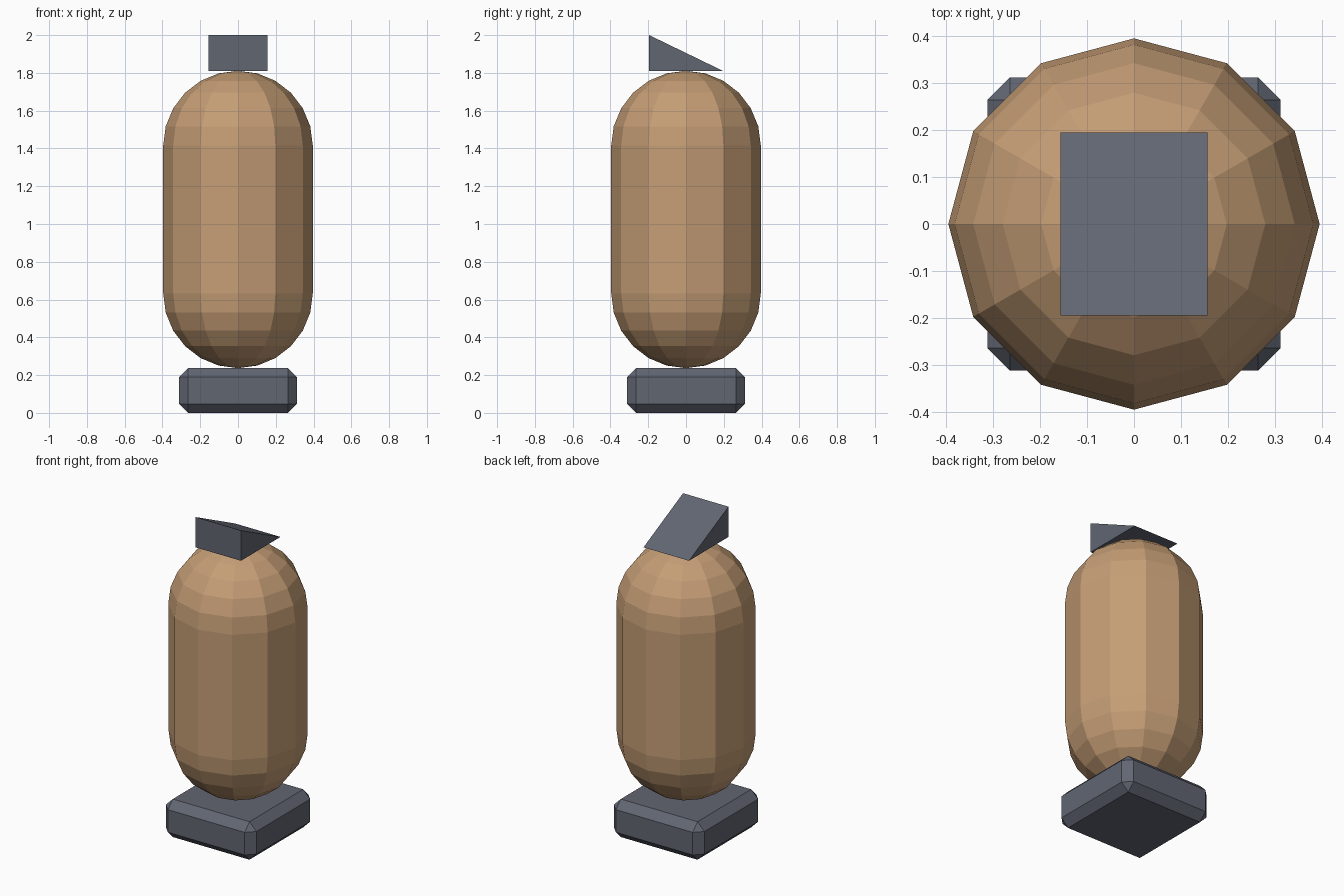
import bpy, bmesh, math

if "Cube" in bpy.data.objects:
    bpy.data.objects.remove(bpy.data.objects["Cube"])


def material(name, rgb):
    m = bpy.data.materials.new(name)
    m.diffuse_color = (*rgb, 1.0)
    m.use_nodes = True
    m.node_tree.nodes["Principled BSDF"].inputs["Base Color"].default_value = m.diffuse_color
    return m


TAN = material("tan", (0.56, 0.34, 0.18))
SLATE = material("slate grey", (0.12, 0.133, 0.167))


def finish(name, bm, mat):
    bmesh.ops.recalc_face_normals(bm, faces=bm.faces)
    mesh = bpy.data.meshes.new(name)
    bm.to_mesh(mesh)
    bm.free()
    mesh.materials.append(mat)
    obj = bpy.data.objects.new(name, mesh)
    bpy.context.collection.objects.link(obj)
    return obj


# Base: chamfered square block
BASE_H = 0.237
bm = bmesh.new()
bmesh.ops.create_cube(bm, size=1)
for v in bm.verts:
    v.co.x *= 0.626
    v.co.y *= 0.626
    v.co.z = (v.co.z + 0.5) * BASE_H
bmesh.ops.bevel(bm, geom=bm.edges[:], offset=0.048, segments=1, affect='EDGES')
finish("base_block", bm, SLATE)

# Body: twelve-sided capsule, a sphere split at its equator and stretched
R, LOW, HIGH, SIDES, STEPS = 0.396, 0.633, 1.415, 12, 6
profile = []
for centre, start in ((LOW, -90), (HIGH, 0)):
    for i in range(STEPS + 1):
        a = math.radians(start + 90 * i / STEPS)
        profile.append((R * math.cos(a), centre + R * math.sin(a)))
bm = bmesh.new()
rings = []
for r, z in profile[1:-1]:
    rings.append([bm.verts.new((r * math.cos(math.tau * k / SIDES),
                                r * math.sin(math.tau * k / SIDES), z))
                  for k in range(SIDES)])
bottom = bm.verts.new((0, 0, profile[0][1]))
top = bm.verts.new((0, 0, profile[-1][1]))
for k in range(SIDES):
    n = (k + 1) % SIDES
    for a, b in zip(rings, rings[1:]):
        bm.faces.new((a[k], a[n], b[n], b[k]))
    bm.faces.new((bottom, rings[0][n], rings[0][k]))
    bm.faces.new((top, rings[-1][k], rings[-1][n]))
finish("capsule_body", bm, TAN)

# Wedge on top: tall at the front, sloping down to the back
W, D, Z0, Z1 = 0.157, 0.195, 1.811, 2.0
bm = bmesh.new()
left, right = [[bm.verts.new((x, y, z)) for y, z in ((-D, Z0), (D, Z0), (-D, Z1))]
               for x in (-W, W)]
bm.faces.new(left)
bm.faces.new(right)
for i in range(3):
    j = (i + 1) % 3
    bm.faces.new((left[i], left[j], right[j], right[i]))
finish("top_wedge", bm, SLATE)
